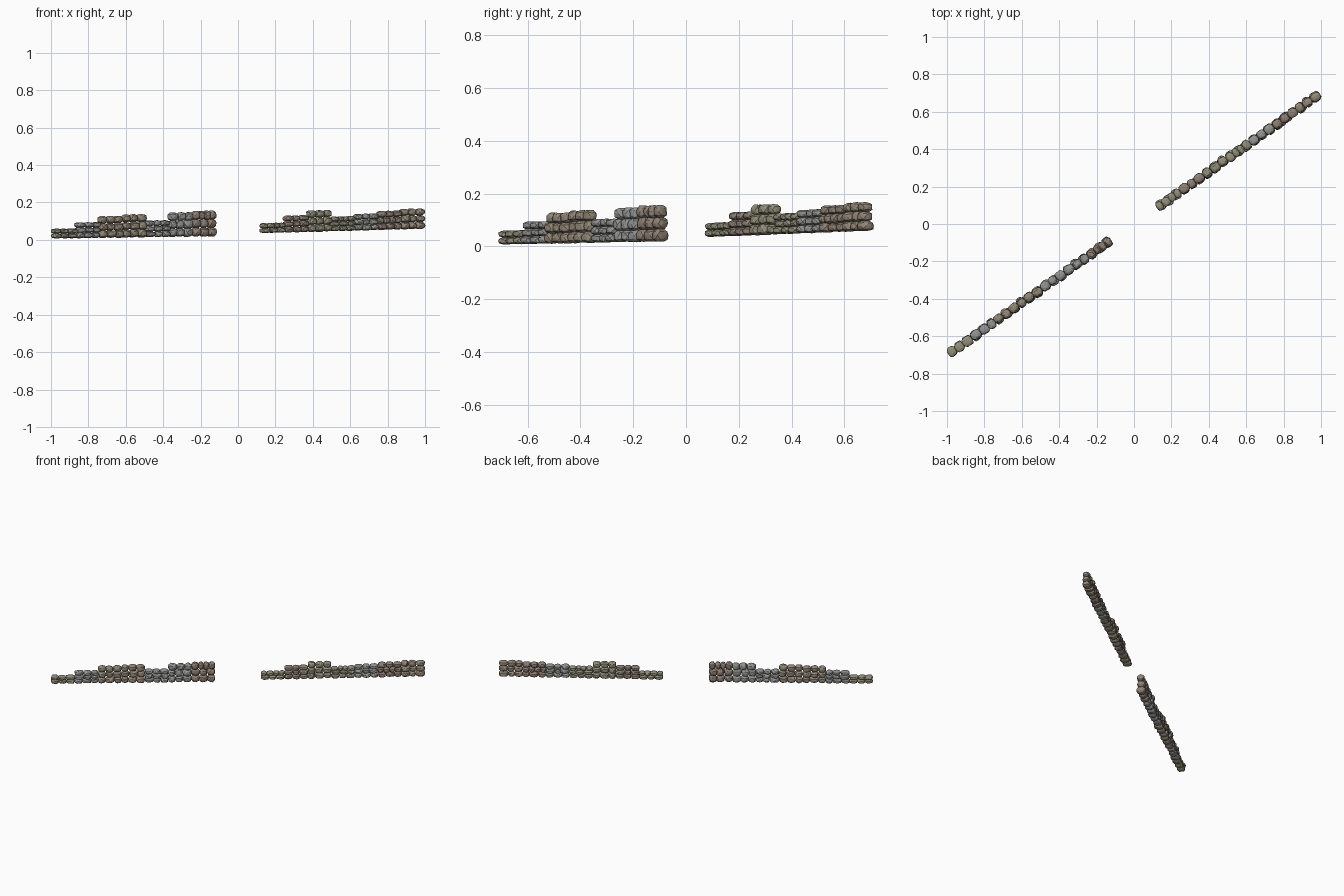
import bpy, bmesh, math, random
from mathutils import Vector, Matrix

if "Cube" in bpy.data.objects:
    bpy.data.objects.remove(bpy.data.objects["Cube"])

random.seed(4)
SLOPE = 0.70
ANG = math.atan(SLOPE)
ROT = Matrix.Rotation(ANG, 4, 'Z')
STEP = 0.1243                      # section width along x
LEN = STEP / math.cos(ANG)         # section length along the wall

# stone colours
COLOURS = {
    'brown': (0.30, 0.25, 0.19, 1),
    'grey': (0.30, 0.30, 0.29, 1),
    'olive': (0.30, 0.28, 0.20, 1),
    'russet': (0.28, 0.22, 0.18, 1),
}
MATS = {}
for name, col in COLOURS.items():
    MATS[name] = bpy.data.materials.new(name + '_stone')
    MATS[name].diffuse_color = col


def base_z(x):
    return 0.033 + 0.028 * x if x > 0 else 0.022 + 0.014 * x


def add_stone(bm, pos, size):
    """Rounded, slightly irregular boulder."""
    made = bmesh.ops.create_icosphere(bm, subdivisions=2, radius=1)['verts']
    tilt = Matrix.Rotation(random.uniform(-0.15, 0.15), 4, 'Z')
    spin = Matrix.Rotation(random.uniform(0, 6.28), 4, 'Z')
    for v in made:
        p = spin @ v.co
        # push the sphere towards a box for a blocky stone
        n = sum(abs(c) ** 3.2 for c in p) ** (1 / 3.2)
        p = p / n * random.uniform(0.94, 1.05)
        p = Vector((p.x * size[0], p.y * size[1], p.z * size[2])) / 2
        v.co = ROT @ (tilt @ p) + pos


def wall_section(name, x0, top, colour):
    bm = bmesh.new()
    zb = base_z(x0 + STEP / 2)
    total = top - zb
    courses = 2 if total < 0.07 else 3
    h = total / courses
    for c in range(courses):
        count = random.choice((3, 3, 4)) if c else 3
        cuts = [random.uniform(0.8, 1.2) for _ in range(count)]
        scale = LEN / sum(cuts)
        depth = 0.058 - 0.004 * c
        s = 0.0
        for w in cuts:
            w *= scale
            x = x0 + (s + w / 2) * math.cos(ANG)
            z = zb + (c + 0.5) * h + base_z(x) - base_z(x0 + STEP / 2)
            off = random.uniform(-0.003, 0.003)
            pos = Vector((x - off * math.sin(ANG), x * SLOPE + off * math.cos(ANG), z))
            add_stone(bm, pos, (w * 1.03, depth * random.uniform(0.88, 1.05),
                                h * random.uniform(1.02, 1.12)))
            s += w
    me = bpy.data.meshes.new(name)
    bm.to_mesh(me)
    bm.free()
    me.materials.append(MATS[colour])
    bpy.context.collection.objects.link(bpy.data.objects.new(name, me))


# two wall runs with a gateway gap: (top height, colour) per section
LEFT = [(0.060, 'olive'), (0.094, 'grey'), (0.127, 'brown'), (0.136, 'brown'),
        (0.104, 'grey'), (0.146, 'grey'), (0.154, 'russet')]
RIGHT = [(0.090, 'olive'), (0.131, 'russet'), (0.158, 'olive'), (0.125, 'olive'),
         (0.139, 'grey'), (0.155, 'russet'), (0.166, 'brown')]
for run, start, label in ((LEFT, -0.993, 'left'), (RIGHT, 0.123, 'right')):
    for i, (top, colour) in enumerate(run):
        wall_section(f'{label}_wall_section_{i + 1}', start + i * STEP, top, colour)

for m in bpy.data.materials:
    if m.users and not m.is_grease_pencil:
        m.use_nodes = True
        m.node_tree.nodes["Principled BSDF"].inputs["Base Color"].default_value = m.diffuse_color
